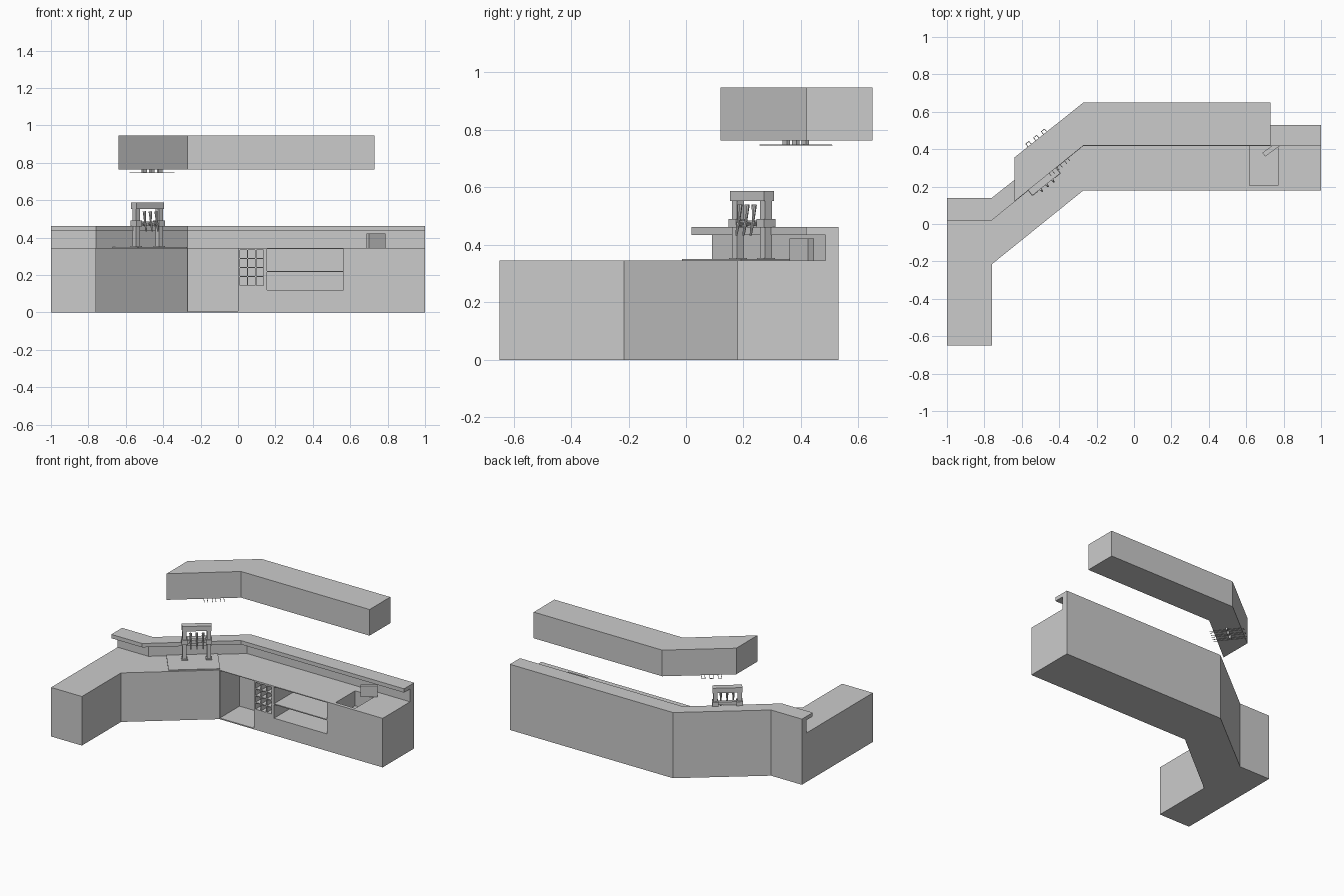
import bpy, bmesh, math
from mathutils import Matrix, Vector

if "Cube" in bpy.data.objects:
    bpy.data.objects.remove(bpy.data.objects["Cube"])


def finish(name, bm):
    bmesh.ops.recalc_face_normals(bm, faces=bm.faces)
    me = bpy.data.meshes.new(name)
    bm.to_mesh(me)
    bm.free()
    ob = bpy.data.objects.new(name, me)
    bpy.context.collection.objects.link(ob)
    return ob


def prism(name, outline, z0, z1):
    bm = bmesh.new()
    f = bm.faces.new([bm.verts.new((x, y, z0)) for x, y in outline])
    ext = bmesh.ops.extrude_face_region(bm, geom=[f])
    vs = [g for g in ext["geom"] if isinstance(g, bmesh.types.BMVert)]
    bmesh.ops.translate(bm, vec=(0, 0, z1 - z0), verts=vs)
    return finish(name, bm)


def add_box(bm, lo, hi):
    lo, hi = Vector(lo), Vector(hi)
    s = hi - lo
    m = Matrix.Translation((lo + hi) / 2) @ Matrix.Diagonal((s.x, s.y, s.z, 1))
    bmesh.ops.create_cube(bm, size=1, matrix=m)


def add_rod(bm, a, b, r1, r2, n=8):
    a, b = Vector(a), Vector(b)
    d = b - a
    m = Matrix.Translation((a + b) / 2) @ d.to_track_quat('Z', 'Y').to_matrix().to_4x4()
    bmesh.ops.create_cone(bm, cap_ends=True, segments=n, radius1=r1, radius2=r2,
                          depth=d.length, matrix=m)


def place(ob, x, y, z, ang):
    ob.matrix_world = Matrix.Translation((x, y, z)) @ Matrix.Rotation(ang, 4, 'Z')
    return ob


DIAG = math.atan2(0.39, 0.49)      # direction of the angled counter run
back = [(1, .53), (-.27, .53), (-.76, .14), (-1, .14)]

# counter body
counter = prism("counter", [(-1, -.65), (-.76, -.65), (-.76, -.215), (-.27, .18), (1, .18)] + back, 0, .345)

# raised back wall and bar ledge
prism("back_wall", [(-1, .09), (-.76, .09), (-.27, .485), (1, .485)] + back, .345, .435)
prism("bar_ledge", [(-1, .02), (-.76, .02), (-.27, .418), (1, .418)] + back, .435, .462)

# overhead soffit
prism("soffit", [(-.64, .12), (-.27, .42), (.73, .42), (.73, .65), (-.27, .65), (-.64, .355)], .763, .947)

# openings: appliance niche, bottle cells, two shelves, sink basin
bm = bmesh.new()
add_box(bm, (-.268, .1, .008), (0, .40, .341))
for i in range(3):
    for j in range(4):
        x, z = .01 + i * .044, .145 + j * .0485
        add_box(bm, (x, .1, z), (x + .038, .40, z + .043))
add_box(bm, (.155, .1, .12), (.565, .40, .215))
add_box(bm, (.155, .1, .222), (.565, .40, .339))
add_box(bm, (.617, .205, .24), (.77, .42, .40))
cutter = finish("opening_cutter", bm)
cutter.hide_render = True
mod = counter.modifiers.new("openings", 'BOOLEAN')
mod.operation, mod.object, mod.solver = 'DIFFERENCE', cutter, 'EXACT'
bpy.context.view_layer.objects.active = counter
bpy.ops.object.modifier_apply(modifier=mod.name)
bpy.data.objects.remove(cutter)

# drip tray under the tap tower
bm = bmesh.new()
add_box(bm, (-.165, -.117, 0), (.165, .117, .005))
place(finish("drip_tray", bm), -.475, .18, .345, DIAG)

# tap tower frame: posts, collars, crossbars
bm = bmesh.new()
for s in (-1, 1):
    x = s * .078
    add_box(bm, (x - .013, -.016, .005), (x + .013, .016, .21))
    add_box(bm, (x - .02, -.026, .115), (x + .02, .026, .145))
    add_box(bm, (x - .02, -.024, .005), (x + .02, .024, .010))
add_box(bm, (-.095, -.023, .208), (.095, .023, .243))
add_box(bm, (-.065, -.012, .118), (.065, .012, .14))
place(finish("tap_tower", bm), -.483, .23, .345, DIAG)

# taps with tapered handles
bm = bmesh.new()
for i in (-1, 0, 1):
    x = i * .04
    add_rod(bm, (x, -.01, .129), (x, -.034, .129), .006, .006)
    add_rod(bm, (x, -.030, .132), (x, -.038, .088), .006, .004)
    add_rod(bm, (x, -.028, .13), (x, -.022, .195), .004, .009)
place(finish("taps", bm), -.483, .23, .345, DIAG)

# hanging glass rails below the soffit
bm = bmesh.new()
for i in (-1, 0, 1):
    for s in (-1, 1):
        x = i * .053 + s * .011
        add_rod(bm, (x, -.11, -.016), (x, .11, -.016), .002, .002, 6)
    add_rod(bm, (i * .053 - .011, .11, -.016), (i * .053 + .011, .11, -.016), .002, .002, 6)
    add_box(bm, (i * .053 - .013, -.007, -.014), (i * .053 + .013, .007, .001))
place(finish("glass_rails", bm), -.46, .382, .763, DIAG)

# small screen on the worktop beside the sink
bm = bmesh.new()
add_box(bm, (-.055, -.0125, 0), (.055, .0125, .077))
place(finish("till_screen", bm), .738, .403, .345, math.radians(36))
